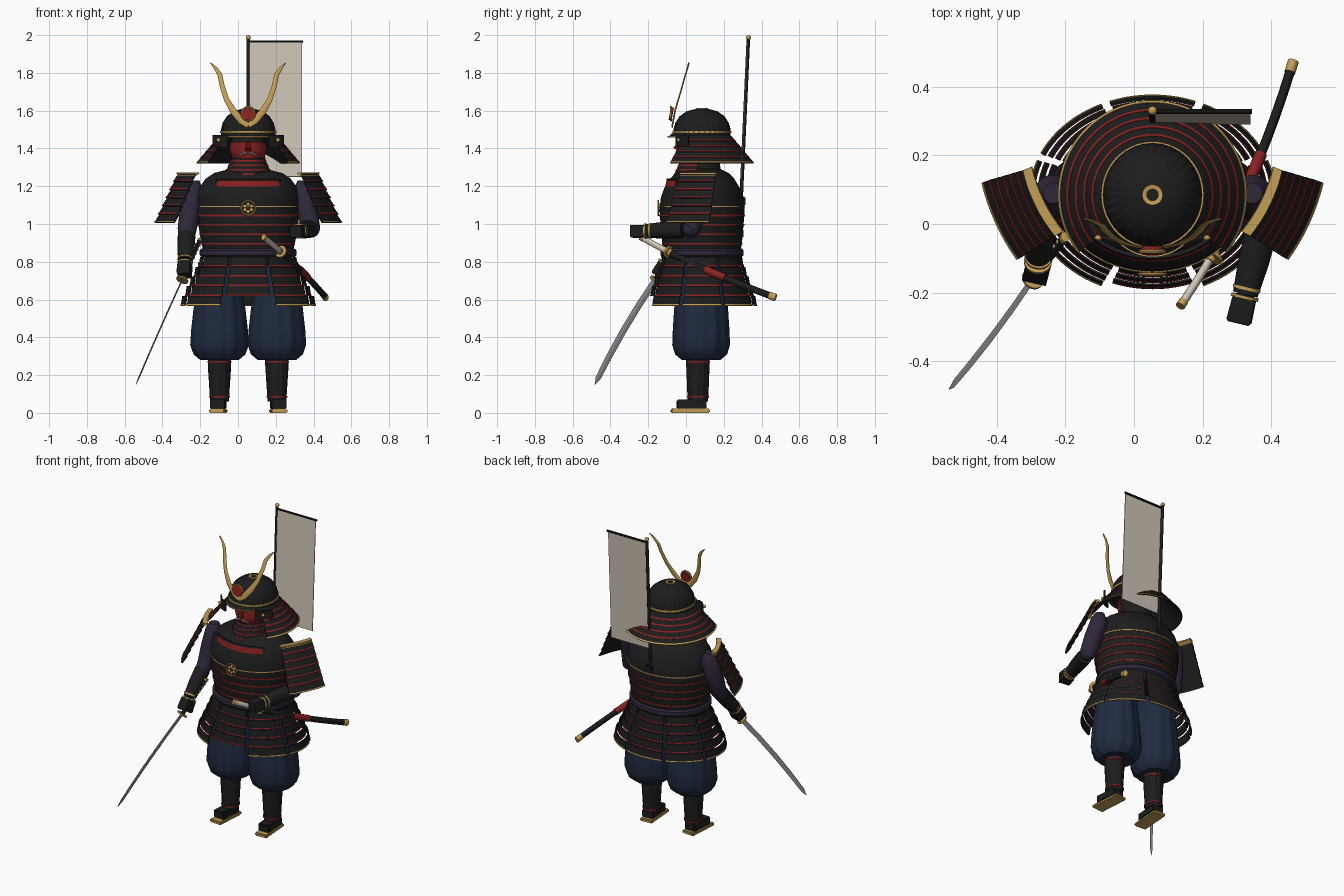
import bpy, bmesh
from math import sin, cos, pi, radians
from mathutils import Vector as V, Matrix

if "Cube" in bpy.data.objects:
    bpy.data.objects.remove(bpy.data.objects["Cube"])

CX, CY = 0.054, 0.085

def mat(name, c):
    m = bpy.data.materials.new(name)
    m.diffuse_color = (*c, 1)
    m.use_nodes = True
    m.node_tree.nodes["Principled BSDF"].inputs["Base Color"].default_value = m.diffuse_color
    return m

BLACK = mat("black_lacquer", (0.012, 0.012, 0.012))
RED = mat("red_lacing", (0.25, 0.015, 0.015))
GOLD = mat("gold", (0.55, 0.34, 0.09))
BLUE = mat("indigo_cloth", (0.014, 0.024, 0.05))
PURPLE = mat("purple_cloth", (0.028, 0.02, 0.042))
CLOTH = mat("pale_cloth", (0.62, 0.56, 0.47))
STEEL = mat("steel", (0.3, 0.3, 0.31))

def finish(name, bm, m, angle=35):
    bmesh.ops.recalc_face_normals(bm, faces=bm.faces)
    me = bpy.data.meshes.new(name)
    bm.to_mesh(me)
    bm.free()
    me.shade_smooth()
    me.set_sharp_from_angle(angle=radians(angle))
    me.materials.append(m)
    o = bpy.data.objects.new(name, me)
    bpy.context.collection.objects.link(o)
    return o

def grid(name, patches, m, thick=0.006, closed=False, cap=False, angle=35):
    """Patches are rows of points, skinned and optionally thickened or capped."""
    bm = bmesh.new()
    for rows in patches:
        vs = [[bm.verts.new(p) for p in r] for r in rows]
        n = len(vs[0])
        for a, b in zip(vs, vs[1:]):
            for j in range(n if closed else n - 1):
                k = (j + 1) % n
                bm.faces.new((a[j], a[k], b[k], b[j]))
        if cap:
            bm.faces.new(vs[0])
            bm.faces.new(vs[-1][::-1])
    bmesh.ops.recalc_face_normals(bm, faces=bm.faces)
    if thick:
        bmesh.ops.solidify(bm, geom=bm.faces[:], thickness=thick)
    return finish(name, bm, m, angle)

def arc(prof, a0=0, a1=360, n=64, c=(CX, CY), flute=0, k=0):
    """Rows of an elliptical band; profile points are (rx, ry, z), 270 degrees is the front."""
    full = a1 - a0 >= 360
    rows = []
    for rx, ry, z in prof:
        row = []
        for j in range(n if full else n + 1):
            a = radians(a0 + (a1 - a0) * j / n)
            f = 1 + flute * cos(k * a)
            row.append((c[0] + rx * f * cos(a), c[1] + ry * f * sin(a), z))
        rows.append(row)
    return rows

def solid(name, prof, m, **kw):
    return grid(name, [arc(prof, **kw)], m, 0, True, True)

def tube(name, pts, radii, m, n=16, up=(0, 0, 1), phase=0, angle=35):
    """Loft along a path; radii are (across, along up) pairs or single numbers."""
    pts = [V(p) for p in pts]
    if not isinstance(radii, list):
        radii = [radii] * len(pts)
    rows = []
    for i, p in enumerate(pts):
        t = (pts[min(i + 1, len(pts) - 1)] - pts[max(i - 1, 0)]).normalized()
        s = V(up).cross(t).normalized()
        v = t.cross(s)
        a, b = radii[i] if isinstance(radii[i], tuple) else (radii[i], radii[i])
        rows.append([p + s * a * cos(phase + 2 * pi * j / n) + v * b * sin(phase + 2 * pi * j / n) for j in range(n)])
    return grid(name, [rows], m, 0, True, True, angle)

def box(name, c, size, m, rot=0):
    bm = bmesh.new()
    bmesh.ops.create_cube(bm, size=1, matrix=Matrix.Translation(c) @ Matrix.Rotation(rot, 4, 'Z') @ Matrix.Diagonal((*size, 1)))
    bmesh.ops.bevel(bm, geom=bm.edges[:], offset=0.006, segments=2, affect='EDGES')
    return finish(name, bm, m)

def ball(name, c, size, m):
    bm = bmesh.new()
    bmesh.ops.create_uvsphere(bm, u_segments=24, v_segments=14, radius=1, matrix=Matrix.Translation(c) @ Matrix.Diagonal((*size, 1)))
    return finish(name, bm, m)

def hoop(name, rx, ry, z, m, h=0.008, c=(CX, CY), a0=0, a1=360):
    return grid(name, [arc([(rx, ry, z - h / 2), (rx, ry, z + h / 2)], a0, a1, c=c)], m, 0.006, a1 - a0 >= 360)

def wheel(name, r, tr, c, m):
    pts = [[(c[0] + (r + tr * cos(b)) * cos(a), c[1] + tr * sin(b), c[2] + (r + tr * cos(b)) * sin(a))
            for b in [2 * pi * j / 8 for j in range(8)]] for a in [2 * pi * i / 32 for i in range(33)]]
    return grid(name, [pts], m, 0, True)

# Legs: ballooned trousers, shin guards, shoes
for s, side in ((-1, "right"), (1, "left")):
    lx = CX + s * 0.152
    solid(side + "_trouser", [(.05, .05, .29), (.10, .10, .28), (.135, .135, .31), (.152, .15, .36), (.147, .147, .44),
          (.135, .14, .55), (.12, .13, .64), (.11, .12, .8)], BLUE, c=(lx, .08), flute=.02, k=12, n=96)
    solid(side + "_shin_guard", [(.048, .052, .06), (.05, .054, .09), (.06, .06, .25), (.06, .06, .31)], BLACK, c=(lx, .063), flute=.03, k=12, n=72)
    hoop(side + "_ankle_cord", .055, .059, .085, RED, c=(lx, .063))
    hoop(side + "_knee_cord", .063, .064, .27, RED, c=(lx, .063))
    rot = s * .07
    box(side + "_shoe", (lx + s * .007, .03, .046), (.078, .155, .05), BLACK, rot)
    box(side + "_sandal_sole", (lx + s * .007, .022, .011), (.085, .205, .022), GOLD, rot)

# Skirt of eight hanging panels with spaced lames
black, red, gold = [], [], []
for p in range(8):
    a0, a1 = 45 * p - 20.5, 45 * p + 20.5
    count = 4 if p == 6 else 5
    for i in range(count):
        z, rx, ry = .825 - .0515 * i, .255 + .0235 * i, .212 + .0175 * i
        black.append(arc([(rx, ry, z), (rx + .008, ry + .008, z - .05)], a0, a1, 10))
        target = gold if i == 4 else red
        target.append(arc([(rx + .009, ry + .009, z - .043), (rx + .011, ry + .011, z - .051)], a0, a1, 10))
grid("skirt_lames", black, BLACK)
grid("skirt_lacing", red, RED, .004)
grid("skirt_gold_trim", gold, GOLD, .004)

# Cuirass, sash and chest details
solid("cuirass", [(.225, .19, .78), (.238, .205, .86), (.25, .212, .91), (.265, .22, 1.0), (.274, .225, 1.08), (.272, .218, 1.14),
      (.26, .2, 1.19), (.225, .17, 1.24), (.18, .14, 1.27), (.1, .1, 1.29)], BLACK)
grid("sash", [arc([(.245, .21, .825), (.257, .22, .835), (.257, .22, .86), (.245, .21, .87)])], PURPLE, .005, True)
for i, (rx, ry, z) in enumerate([(.249, .213, .895), (.258, .219, .945), (.268, .224, .995), (.273, .227, 1.045)]):
    hoop(f"cuirass_lacing_{i}", rx, ry, z, RED)
hoop("cuirass_gold_edge", .277, .227, 1.092, GOLD, .006)
grid("chest_red_band", [arc([(.252, .196, 1.195), (.242, .188, 1.232)], 228, 312, 24)], RED, .008)
grid("chest_top_edge", [arc([(.243, .19, 1.232), (.238, .186, 1.242)], 224, 316, 24)], BLACK, .012)
wheel("chest_medallion_ring", .038, .005, (CX, -.147, 1.085), GOLD)
for i in range(6):
    a = i * pi / 3 + pi / 6
    ball(f"medallion_petal_{i}", (CX + .02 * cos(a), -.145, 1.085 + .02 * sin(a)), (.010, .005, .010), GOLD)

# Head, mask and throat guard
ball("head", (CX, .075, 1.41), (.095, .1, .12), BLACK)
solid("neck", [(.1, .1, 1.25), (.085, .09, 1.4)], BLACK)
grid("face_mask", [arc([(.1, .118, 1.435), (.104, .122, 1.39), (.09, .115, 1.35), (.06, .085, 1.32)], 200, 340, 24)], RED, .008)
tube("mask_nose", [(CX, -.03, 1.435), (CX, -.055, 1.395)], [.008, .016], RED, 10, (0, 1, 0))
for s in (-1, 1):
    tube("moustache", [(CX + s * .008, -.045, 1.378), (CX + s * .035, -.04, 1.37), (CX + s * .055, -.028, 1.345)], [.006, .005, .001], CLOTH, 8, (0, 1, 0))
black, red = [], []
for i in range(5):
    r, z = .086 + .011 * i, 1.355 - .024 * i
    black.append(arc([(r, r + .02, z), (r + .009, r + .029, z - .024)], 190, 350, 24))
    red.append(arc([(r + .01, r + .03, z - .016), (r + .012, r + .032, z - .023)], 190, 350, 24))
grid("throat_guard_lames", black, BLACK)
grid("throat_guard_lacing", red, RED, .003)

# Helmet: ribbed bowl, rim, visor and flared neck guard
solid("helmet_bowl", [(.142, .15, 1.46), (.142, .15, 1.5), (.134, .14, 1.535), (.112, .118, 1.57), (.077, .08, 1.597), (.03, .03, 1.61)],
      BLACK, flute=.012, k=32, n=160)
hoop("helmet_gold_rim", .15, .156, 1.487, GOLD, .012)
grid("helmet_top_ring", [arc([(.032, .032, 1.602), (.03, .03, 1.615), (.018, .018, 1.613)], n=32)], GOLD, .004, True)
grid("visor", [arc([(.145, .152, 1.485), (.155, .18, 1.462)], 215, 325, 24)], BLACK)
hoop("visor_gold_edge", .156, .182, 1.462, GOLD, .006, a0=215, a1=325)
black, red = [], []
for i in range(5):
    r, z = .15 + .0245 * i, 1.472 - .029 * i
    black.append(arc([(r, r, z), (r + .027, r + .027, z - .032)], -38, 218, 64))
    red.append(arc([(r + .022, r + .022, z - .024), (r + .028, r + .028, z - .031)], -38, 218, 64))
grid("neck_guard_lames", black, BLACK)
grid("neck_guard_lacing", red[:-1], RED, .004)
grid("neck_guard_gold_edge", red[-1:], GOLD, .004)
for s in (-1, 1):
    P = [[(CX + s * x, y, z) for x, y in ((.11, -.055), (.15, -.04), (.19, .01))] for z in (1.47, 1.405)]
    grid("turned_back_wing", [P], BLACK, .01)
    ball("wing_stud", (CX + s * .158, -.04, 1.445), (.011, .008, .011), GOLD)

# Helmet crest: two horns and a red disc
for s in (-1, 1):
    h = [(0, -.073, 1.52), (.035, -.068, 1.545), (.08, -.058, 1.6), (.115, -.04, 1.66), (.138, -.02, 1.73), (.15, -.003, 1.79), (.172, .008, 1.825), (.199, .015, 1.853)]
    tube("crest_horn", [(CX + s * x, y, z) for x, y, z in h], [(w, .004) for w in (.014, .018, .018, .014, .013, .013, .009, .002)], GOLD, 8, (0, 1, 0))
tube("crest_disc", [(CX, -.086, 1.585), (CX, -.07, 1.582)], .034, RED, 32)
wheel("crest_disc_rim", .035, .006, (CX, -.08, 1.584), GOLD)

# Shoulder shields
for s, side in ((-1, "right"), (1, "left")):
    def pt(u, v, out=0):
        top, bot = V((.423, .16, 1.27)).lerp(V((.33, -.03, 1.27)), u), V((.543, .125, 1.01)).lerp(V((.44, -.1, 1.01)), u)
        p = top.lerp(bot, v) + V((.9, -.44, 0)) * (out + .012 * (1 - (2 * u - 1) ** 2))
        return (p.x if s > 0 else 2 * CX - p.x, p.y, p.z)
    def strip(v0, v1, o0, o1):
        return [[pt(j / 8, v, o) for j in range(9)] for v, o in ((v0, o0), (v1, o1))]
    grid(side + "_shoulder_lames", [strip(i / 6, (i + 1) / 6, 0, .008) for i in range(6)], BLACK, .007)
    grid(side + "_shoulder_lacing", [strip((i + .85) / 6, (i + 1) / 6, .009, .011) for i in range(5)], RED, .004)
    grid(side + "_shoulder_bottom_trim", [strip(.98, 1, .01, .012)], GOLD, .004)
    grid(side + "_shoulder_top_plate", [strip(-.01, .05, -.014, .004), strip(-.01, -.009, -.016, .012)], GOLD, .008)

# Arms: sleeves, armoured forearms, hands
def arm(side, sh, el, wr, hand):
    sh, el, wr, hand = V(sh), V(el), V(wr), V(hand)
    tube(side + "_sleeve", [sh + V((0, 0, .05)), sh, sh.lerp(el, .5), el, el.lerp(wr, .25)], [.03, .055, .056, .05, .042], PURPLE, 20, (0, 1, .3))
    ball(side + "_elbow", el, (.048, .048, .048), PURPLE)
    tube(side + "_forearm_guard", [el.lerp(wr, .2), el.lerp(wr, .6), wr], [.047, .045, .037], BLACK, 20, (1, 0, 0))
    d = (hand - wr).normalized()
    for k in (-.022, .004):
        tube(side + "_wrist_band", [wr + d * k, wr + d * (k + .009)], .041, GOLD, 20, (1, 0, 0))
    tube(side + "_hand", [wr, wr.lerp(hand, .15), hand - d * .008, hand], [(.03, .03), (.047, .044), (.05, .047), (.043, .04)], BLACK, 4, (0, .3, 1), pi / 4)

arm("right", (-.235, .09, 1.18), (-.27, .05, .97), (-.28, -.105, .80), (-.285, -.15, .725))
arm("left", (.345, .09, 1.18), (.385, .03, .975), (.325, -.205, .963), (.305, -.29, .96))

# Drawn long sword in the right hand
guard, tip = V((-.295, -.16, .705)), V((-.54, -.482, .15))
d = (tip - guard).normalized()
w = d.cross(V((1, 0, 0))).normalized()
end = guard - d * .25
tube("long_sword_blade", [guard.lerp(tip, t) + w * .05 * t * (1 - t) for t in (0, .25, .5, .75, .94, 1)],
     [(.004, .017), (.004, .017), (.004, .017), (.004, .016), (.004, .014), (.001, .002)], STEEL, 4, w, 0, 20)
tube("long_sword_guard", [guard - d * .004, guard + d * .004], .033, GOLD, 24)
tube("long_sword_hilt", [guard, end], (.011, .015), BLACK, 12, w)
tube("long_sword_pommel", [end, end - d * .012], (.013, .017), GOLD, 12, w)
for i in range(5):
    for s in (-1, 1):
        ball("hilt_diamond", end + d * (.02 + .028 * i) + V((s * .01, 0, 0)), (.005, .007, .009), CLOTH)

# Sheathed sword at the left hip, gently curved
def hip(t):
    return V((.465, .475, .61)).lerp(V((.135, -.24, .932)), t) + V((.08, -.12, -.02)) * t * (1 - t)
def hip_part(name, t0, t1, r, m):
    tube(name, [hip(t0 + (t1 - t0) * i / 8) for i in range(9)], r, m, 14)
hip_part("hip_sword_sheath", .02, .76, (.014, .018), BLACK)
hip_part("hip_sword_sheath_tip", 0, .04, (.016, .02), GOLD)
hip_part("hip_sword_red_cord", .34, .48, (.018, .021), RED)
hip_part("hip_sword_guard", .76, .772, .034, GOLD)
hip_part("hip_sword_collar", .74, .79, (.017, .02), GOLD)
hip_part("hip_sword_hilt", .77, .98, (.012, .016), CLOTH)
hip_part("hip_sword_pommel", .975, 1, (.014, .018), GOLD)

# Back banner
def py(z):
    return .33 - (1.98 - z) * .045
tube("banner_pole", [(CX, py(.95), .95), (CX, py(1.98), 1.98)], .0095, BLACK, 12, (0, 1, 0))
ball("banner_finial", (CX, .331, 1.987), (.013, .013, .013), GOLD)
tube("banner_crossbar", [(CX, .328, 1.965), (.345, .328, 1.965)], .007, BLACK, 10)
grid("banner_cloth", [[[(x, py(z) - .003, z) for x in (.062, .2, .34)] for z in (1.965, 1.6, 1.25)]], CLOTH, .004)
box("banner_socket", (CX, .295, 1.12), (.05, .04, .05), BLACK)
box("banner_waist_socket", (CX, .285, .95), (.05, .04, .05), BLACK)
